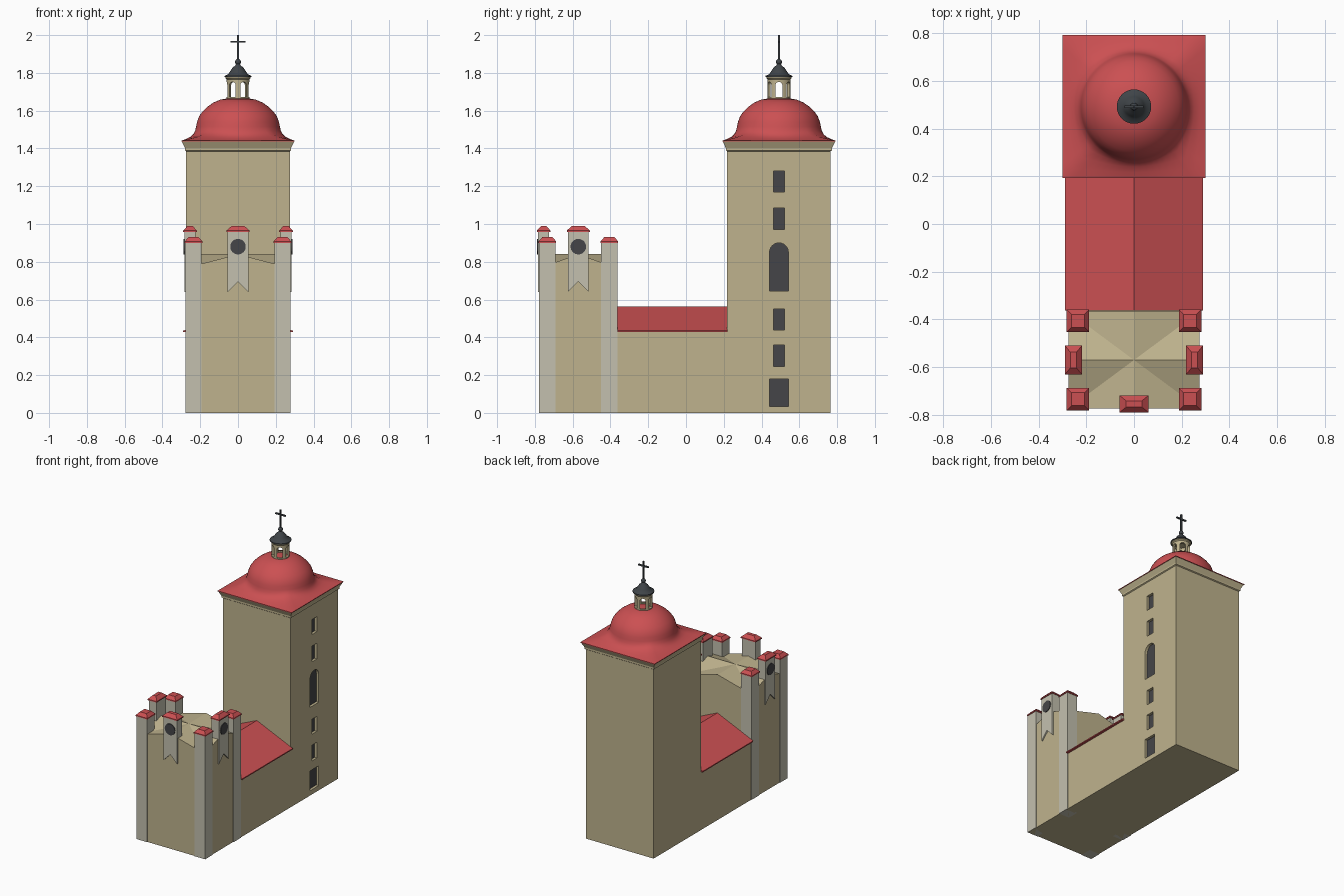
import bpy, bmesh, math
from mathutils import Matrix, Vector

if "Cube" in bpy.data.objects:
    bpy.data.objects.remove(bpy.data.objects["Cube"])


def material(name, rgb):
    m = bpy.data.materials.new(name)
    m.diffuse_color = (*rgb, 1)
    m.use_nodes = True
    m.node_tree.nodes["Principled BSDF"].inputs["Base Color"].default_value = m.diffuse_color
    return m


SAND = material("sandstone", (0.52, 0.45, 0.27))
STONE = material("pale_stone", (0.55, 0.53, 0.43))
RED = material("red_tile", (0.60, 0.08, 0.085))
DARK = material("dark_opening", (0.06, 0.06, 0.065))
SLATE = material("slate", (0.05, 0.058, 0.065))


def loft(name, rings, mat, smooth=False):
    """Skin matching rings of points, closing both ends."""
    bm = bmesh.new()
    vs = [[bm.verts.new(p) for p in r] for r in rings]
    n = len(vs[0])
    for a, b in zip(vs, vs[1:]):
        for i in range(n):
            j = (i + 1) % n
            bm.faces.new((a[i], a[j], b[j], b[i]))
    bm.faces.new(vs[0])
    bm.faces.new(vs[-1])
    bmesh.ops.remove_doubles(bm, verts=bm.verts, dist=1e-5)
    bmesh.ops.recalc_face_normals(bm, faces=bm.faces)
    me = bpy.data.meshes.new(name)
    bm.to_mesh(me)
    bm.free()
    me.materials.append(mat)
    ob = bpy.data.objects.new(name, me)
    bpy.context.collection.objects.link(ob)
    if smooth:
        soften(ob)
    return ob


def soften(ob):
    bpy.ops.object.select_all(action='DESELECT')
    ob.select_set(True)
    bpy.context.view_layer.objects.active = ob
    bpy.ops.object.shade_smooth_by_angle(angle=math.radians(40))


def rect(hx, hy, z, cx=0, cy=0):
    return [(cx + a * hx, cy + b * hy, z) for a, b in ((-1, -1), (1, -1), (1, 1), (-1, 1))]


def prism(name, pts, d0, d1, mat, m=Matrix()):
    """Outline (u, z) seen from the front, extruded outwards from d0 to d1."""
    return loft(name, [[m @ Vector((u, -d, z)) for u, z in pts] for d in (d0, d1)], mat)


def lathe(name, profile, mat, cy, n=32):
    return loft(name, [[(r * math.cos(2 * math.pi * i / n), cy + r * math.sin(2 * math.pi * i / n), z)
                        for i in range(n)] for r, z in profile], mat, True)


def opening(w, z0, z1, arched):
    pts = [(-w, z0), (w, z0)]
    if not arched:
        return pts + [(w, z1), (-w, z1)]
    return pts + [(w * math.cos(math.pi * i / 12), z1 - w + w * math.sin(math.pi * i / 12)) for i in range(13)]


def cut(ob, cutter):
    mod = ob.modifiers.new("cut", 'BOOLEAN')
    mod.operation, mod.solver, mod.object = 'DIFFERENCE', 'EXACT', cutter
    dg = bpy.context.evaluated_depsgraph_get()
    me = bpy.data.meshes.new_from_object(ob.evaluated_get(dg))
    ob.modifiers.clear()
    ob.data = me
    bpy.data.objects.remove(cutter)


def turn(deg, cy):
    return Matrix.Translation((0, cy, 0)) @ Matrix.Rotation(math.radians(deg), 4, 'Z')


# Main tower with recessed openings on its right side
TY, TH = 0.492, 0.274
tower = loft("tower", [rect(TH, TH, 0, 0, TY), rect(TH, TH, 1.40, 0, TY)], SAND)
for i, (w, z0, z1, arched) in enumerate([(0.05, 0.035, 0.18, False), (0.03, 0.245, 0.36, False),
                                         (0.03, 0.44, 0.55, False), (0.05, 0.645, 0.90, True),
                                         (0.03, 0.97, 1.085, False), (0.03, 1.17, 1.28, False)]):
    shape = opening(w, z0, z1, arched)
    cut(tower, prism("cutter", shape, 0.25, 0.32, DARK, turn(90, TY)))
    prism(f"tower_window_{i}", shape, 0.245, 0.255, DARK, turn(90, TY))

# Cornice under the dome
loft("cornice", [rect(h, h, z, 0, TY) for h, z in
                 ((0.274, 1.385), (0.281, 1.39), (0.281, 1.402), (0.298, 1.438))], SAND)

# Dome that flares from a circle out to a square eave
rings = []
for r, z, t in [(0.30, 1.436, 1), (0.30, 1.441, 1), (0.275, 1.45, .78), (0.252, 1.461, .5), (0.237, 1.475, .22),
                (0.227, 1.493, .05), (0.222, 1.515, 0), (0.217, 1.54, 0), (0.206, 1.57, 0), (0.188, 1.595, 0),
                (0.163, 1.62, 0), (0.13, 1.643, 0), (0.095, 1.658, 0), (0.05, 1.666, 0), (0, 1.668, 0)]:
    ring = []
    for i in range(64):
        c, s = math.cos(math.pi * i / 32), math.sin(math.pi * i / 32)
        k = r * (1 - t + t / max(abs(c), abs(s)))
        ring.append((k * c, TY + k * s, z))
    rings.append(ring)
loft("dome", rings, RED, True)

# Open lantern with six arches
lantern = lathe("lantern", [(0.06, 1.655), (0.06, 1.765), (0.067, 1.772), (0.067, 1.782)], SAND, TY)
cut(lantern, lathe("cutter", [(0.044, 1.60), (0.044, 1.765)], SAND, TY))
for a in (30, 90, 150):
    cut(lantern, prism("cutter", opening(0.019, 1.672, 1.752, True), -0.1, 0.1, SAND, turn(a, TY)))
soften(lantern)

# Slate cap, ball and cross
lathe("lantern_cap", [(0.072, 1.778), (0.072, 1.784), (0.052, 1.793), (0.042, 1.808), (0.03, 1.826),
                      (0.014, 1.84), (0.009, 1.85)], SLATE, TY)
lathe("finial_ball", [(0.016 * math.sin(math.pi * i / 10), 1.858 - 0.016 * math.cos(math.pi * i / 10))
                      for i in range(11)], SLATE, TY, 20)
loft("cross_post", [rect(0.005, 0.005, z, 0, TY) for z in (1.86, 2.0)], SLATE)
loft("cross_bar", [rect(0.04, 0.005, z, 0, TY) for z in (1.96, 1.97)], SLATE)

# Nave and its gabled roof
loft("nave", [rect(0.274, 0.30, z, 0, -0.075) for z in (0, 0.43)], SAND)
prism("nave_roof", [(-0.29, 0.427), (0.29, 0.427), (0.29, 0.435), (0, 0.562), (-0.29, 0.435)],
      -0.22, 0.363, RED)

# Front block with a cross-gabled top
BY, HX, HY = -0.57, 0.274, 0.203
grid = [(-1, -1), (0, -1), (1, -1), (1, 0), (1, 1), (0, 1), (-1, 1), (-1, 0)]
loft("front_block", [[(a * HX, BY + b * HY, 0) for a, b in grid],
                     [(a * HX, BY + b * HY, 0.768 if a * b else 0.84) for a, b in grid],
                     [(0, BY, 0.84)] * 8], SAND)

# Corner turrets with hipped caps
for sx in (-1, 1):
    for sy in (-1, 1):
        cx, cy = sx * 0.235, BY + sy * 0.164
        tag = f"{'left' if sx < 0 else 'right'}_{'front' if sy < 0 else 'back'}"
        loft(f"turret_{tag}", [rect(0.043, 0.043, z, cx, cy) for z in (0, 0.905)], STONE)
        loft(f"turret_cap_{tag}", [rect(h, h, z, cx, cy) for h, z in
                                   ((0.047, 0.90), (0.047, 0.908), (0.027, 0.93))], RED)

# Clock piers with notched feet on the front and both sides
for tag, deg, d in (("front", 0, 0.214), ("right", 90, 0.284), ("left", -90, 0.284)):
    m = turn(deg, BY)
    prism(f"clock_pier_{tag}", [(-0.055, 0.64), (0, 0.695), (0.055, 0.64), (0.055, 0.965), (-0.055, 0.965)],
          d - 0.06, d, STONE, m)
    prism(f"clock_face_{tag}", [(0.041 * math.cos(math.pi * i / 16), 0.88 + 0.041 * math.sin(math.pi * i / 16))
                                for i in range(32)], d - 0.01, d + 0.005, DARK, m)
    loft(f"clock_cap_{tag}", [[m @ Vector(p) for p in rect(hx, hy, z, 0, -d + 0.03)] for hx, hy, z in
                              ((0.061, 0.036, 0.958), (0.061, 0.036, 0.966), (0.033, 0.013, 0.99))], RED)
